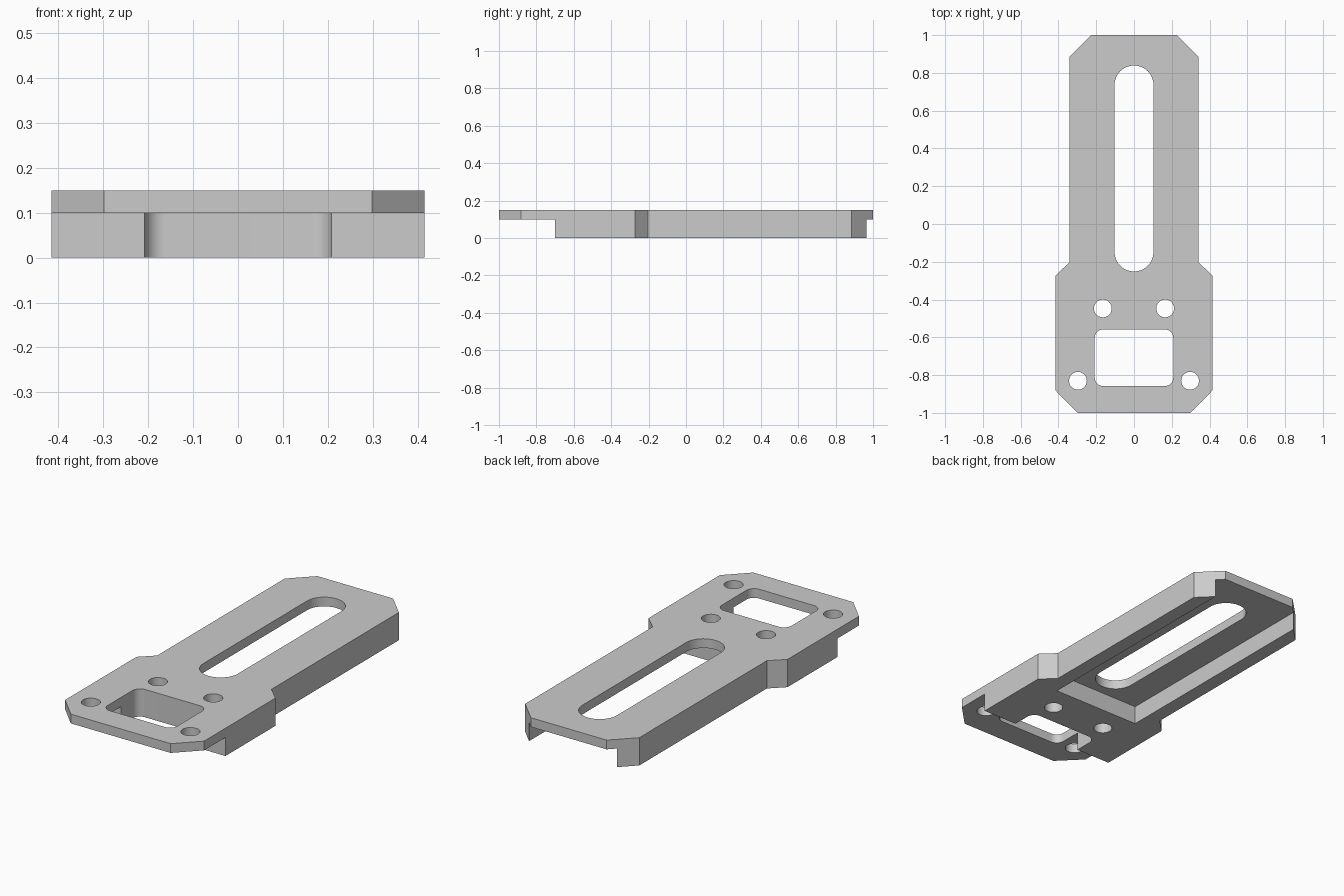
import bpy
import bmesh
from math import cos, sin, pi, radians

cube = bpy.data.objects.get("Cube")
if cube:
    bpy.data.objects.remove(cube, do_unlink=True)

TOP, STEP = 0.15, 0.10      # plate top and underside of the thin areas
LOW, HIGH = -0.1, 0.3       # range of a through cut

grey = bpy.data.materials.new("plain grey")
grey.use_nodes = True
grey.diffuse_color = (0.6, 0.6, 0.6, 1)
grey.node_tree.nodes["Principled BSDF"].inputs["Base Color"].default_value = grey.diffuse_color


def prism(name, outline, z0, z1):
    """Extrude a counter-clockwise outline from z0 to z1."""
    bm = bmesh.new()
    face = bm.faces.new([bm.verts.new((x, y, z0)) for x, y in outline])
    solid = bmesh.ops.extrude_face_region(bm, geom=[face])
    verts = [v for v in solid["geom"] if isinstance(v, bmesh.types.BMVert)]
    bmesh.ops.translate(bm, verts=verts, vec=(0, 0, z1 - z0))
    bmesh.ops.recalc_face_normals(bm, faces=bm.faces)
    mesh = bpy.data.meshes.new(name)
    bm.to_mesh(mesh)
    bm.free()
    mesh.materials.append(grey)
    obj = bpy.data.objects.new(name, mesh)
    bpy.context.collection.objects.link(obj)
    return obj


def rounded(x, y, half_x, half_y, r, steps=12):
    """Outline of a rounded rectangle; also makes circles and slots."""
    points = []
    for quarter, (sx, sy) in enumerate([(1, 1), (-1, 1), (-1, -1), (1, -1)]):
        for i in range(steps + 1):
            a = (quarter + i / steps) * pi / 2
            p = (x + sx * (half_x - r) + r * cos(a), y + sy * (half_y - r) + r * sin(a))
            if not points or abs(p[0] - points[-1][0]) + abs(p[1] - points[-1][1]) > 1e-5:
                points.append(p)
    if abs(points[0][0] - points[-1][0]) + abs(points[0][1] - points[-1][1]) < 1e-5:
        points.pop()
    return points


def box(x0, x1, y0, y1):
    return [(x0, y0), (x1, y0), (x1, y1), (x0, y1)]


# Plate with chamfered corners and a wider front end
half = [(0.298, -1), (0.415, -0.882), (0.415, -0.273), (0.341, -0.202),
        (0.341, 0.885), (0.226, 1)]
plate = prism("mounting_plate", half + [(-x, y) for x, y in reversed(half)], 0, TOP)

# Underside recesses: front ledge and rear channel between the rails
cutters = [
    prism("front_ledge_cutter", box(-0.6, 0.6, -1.2, -0.7), LOW, STEP),
    prism("channel_cutter", box(-0.262, 0.262, -0.303, 1.2), LOW, STEP),
    # Through openings: long slot and front window
    prism("slot_cutter", rounded(0, 0.294, 0.103, 0.545, 0.103), LOW, HIGH),
    prism("window_cutter", rounded(0, -0.708, 0.208, 0.15, 0.045), LOW, HIGH),
]
# Screw holes, two pairs
for side in (-1, 1):
    for x, y in ((0.165, -0.447), (0.297, -0.83)):
        cutters.append(prism("hole_cutter", rounded(side * x, y, 0.047, 0.047, 0.047), LOW, HIGH))

bpy.ops.object.select_all(action="DESELECT")
bpy.context.view_layer.objects.active = plate
plate.select_set(True)
for cutter in cutters:
    cutter.hide_render = True
    cut = plate.modifiers.new(cutter.name, "BOOLEAN")
    cut.operation = "DIFFERENCE"
    cut.solver = "EXACT"
    cut.object = cutter
    bpy.ops.object.modifier_apply(modifier=cut.name)
    bpy.data.objects.remove(cutter, do_unlink=True)

bpy.ops.object.shade_smooth_by_angle(angle=radians(30))
